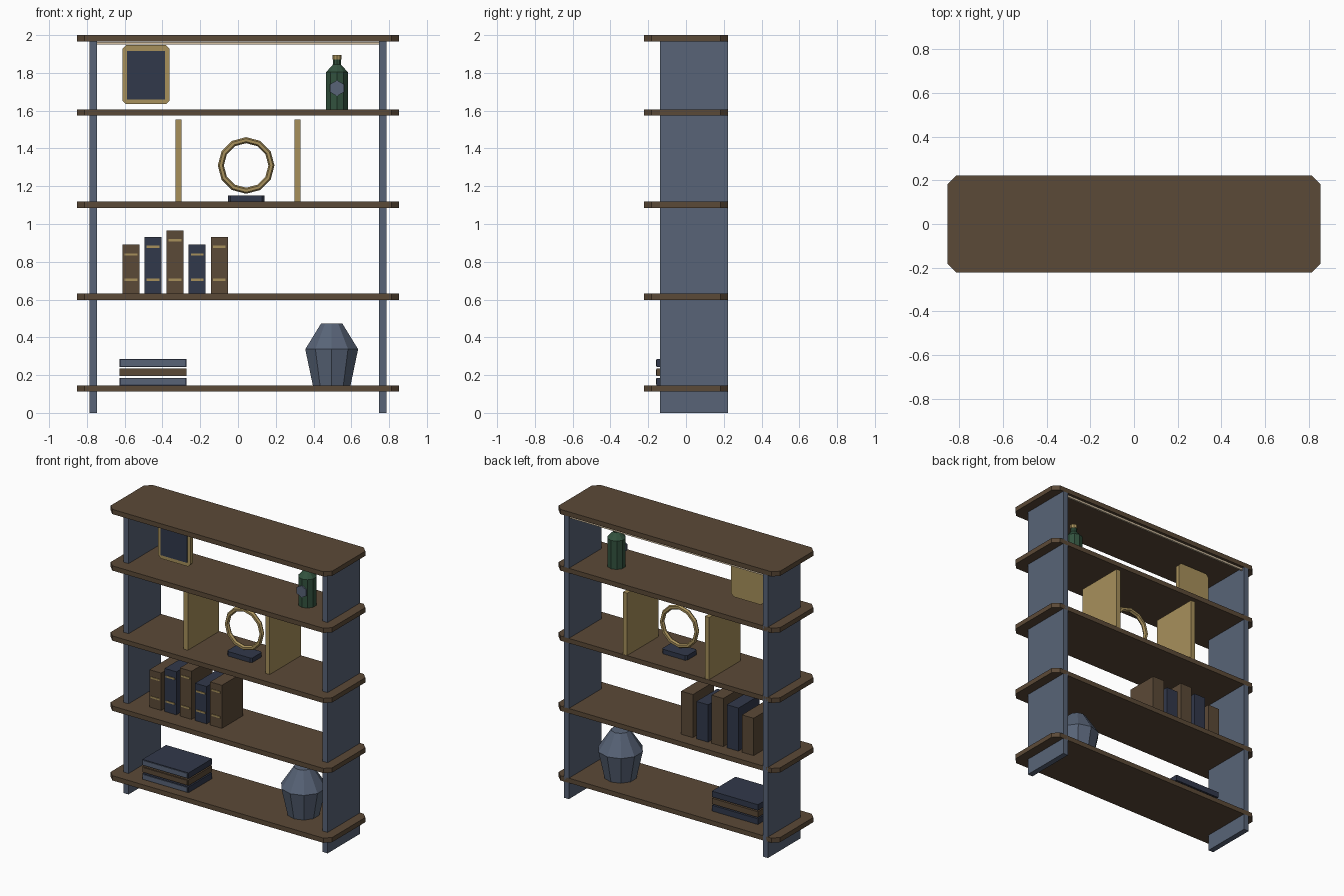
import bpy, bmesh, math
from mathutils import Matrix

cube = bpy.data.objects.get("Cube")
if cube:
    bpy.data.objects.remove(cube, do_unlink=True)


def material(name, rgb):
    m = bpy.data.materials.new(name)
    m.use_nodes = True
    m.diffuse_color = (*rgb, 1)
    m.node_tree.nodes["Principled BSDF"].inputs["Base Color"].default_value = (*rgb, 1)
    return m


BROWN = material("walnut brown", (0.105, 0.067, 0.038))
SLATE = material("slate blue", (0.098, 0.127, 0.185))
NAVY = material("dark navy", (0.031, 0.040, 0.070))
GOLD = material("brass gold", (0.39, 0.28, 0.105))
GREEN = material("bottle green", (0.032, 0.084, 0.048))
CREAM = material("warm cream", (0.68, 0.55, 0.38))


def finish(name, bm, mat):
    bmesh.ops.recalc_face_normals(bm, faces=bm.faces)
    mesh = bpy.data.meshes.new(name)
    bm.to_mesh(mesh)
    bm.free()
    mesh.materials.append(mat)
    ob = bpy.data.objects.new(name, mesh)
    bpy.context.collection.objects.link(ob)
    return ob


def box(name, x, y, z, mat, chamfer=0, axis=2):
    """Box from (min, max) ranges; edges along one axis may be chamfered."""
    bm = bmesh.new()
    bmesh.ops.create_cube(bm, size=1)
    for v in bm.verts:
        for i, (lo, hi) in enumerate((x, y, z)):
            v.co[i] = lo + (v.co[i] + 0.5) * (hi - lo)
    if chamfer:
        edges = [e for e in bm.edges
                 if abs((e.verts[0].co - e.verts[1].co).normalized()[axis]) > 0.9]
        bmesh.ops.bevel(bm, geom=edges, offset=chamfer, segments=1, affect='EDGES')
    return finish(name, bm, mat)


def lathe(name, profile, x, y, mat, sides=10):
    """Faceted solid of revolution from (radius, z) points."""
    bm = bmesh.new()
    rings = []
    for r, z in profile:
        angles = [2 * math.pi * i / sides - math.pi / 2 for i in range(sides)]
        rings.append([bm.verts.new((x + r * math.cos(a), y + r * math.sin(a), z))
                      for a in angles])
    for low, high in zip(rings, rings[1:]):
        for i in range(sides):
            j = (i + 1) % sides
            bm.faces.new((low[i], low[j], high[j], high[i]))
    bm.faces.new(rings[0])
    bm.faces.new(rings[-1])
    return finish(name, bm, mat)


# Shelves with clipped corners
SHELF = [0.146, 0.631, 1.119, 1.607, 2.0]
for i, top in enumerate(SHELF):
    box(f"shelf_{i + 1}", (-0.853, 0.853), (-0.222, 0.222), (top - 0.033, top), BROWN, 0.04)

# Side panels
for side, s in (("left", 1), ("right", -1)):
    box(f"{side}_side_panel", sorted((s * 0.747, s * 0.786)), (-0.137, 0.222),
        (0, 1.968), SLATE)

# Thin rail below the top shelf
box("back_rail", (-0.747, 0.747), (0.195, 0.208), (1.95, 1.963), CREAM)

# Dividers
for side, s in (("left", 1), ("right", -1)):
    box(f"{side}_divider", sorted((s * 0.299, s * 0.332)), (-0.125, 0.22),
        (SHELF[2], 1.552), GOLD)

# Picture frame
box("picture_frame", (-0.612, -0.362), (-0.005, 0.022), (1.634, 1.947), GOLD, 0.02, 1)
box("picture_panel", (-0.588, -0.387), (-0.01, -0.004), (1.66, 1.915), NAVY)

# Bottle with stopper and label
bx, by = 0.524, 0.015
lathe("bottle", [(0.06, SHELF[3]), (0.06, 1.804), (0.022, 1.845), (0.022, 1.872)],
      bx, by, GREEN)
lathe("bottle_stopper", [(0.026, 1.87), (0.026, 1.895)], bx, by, GOLD)
label = lathe("bottle_label", [(0.042, -0.004), (0.042, 0.004)], 0, 0, SLATE, 6)
label.data.transform(Matrix.Translation((bx, by - 0.062, 1.719)) @ Matrix.Rotation(math.pi / 2, 4, 'X'))

# Ring ornament on a plinth
box("ring_base", (-0.053, 0.14), (-0.05, 0.07), (SHELF[2], 1.151), NAVY, 0.012)
bm = bmesh.new()
SEG, TUBE = 12, 6
verts = []
for i in range(SEG):
    a = 2 * math.pi * i / SEG
    for j in range(TUBE):
        t = 2 * math.pi * j / TUBE
        r = 0.134 + 0.016 * math.cos(t)
        verts.append(bm.verts.new((0.043 + r * math.sin(a), 0.01 + 0.016 * math.sin(t),
                                   1.31 + r * math.cos(a))))
for i in range(SEG):
    k = (i + 1) % SEG
    for j in range(TUBE):
        n = (j + 1) % TUBE
        bm.faces.new([verts[p * TUBE + q] for p, q in ((i, j), (k, j), (k, n), (i, n))])
finish("ring_ornament", bm, GOLD)

# Upright books with gilt spine bands
for i, height in enumerate((0.26, 0.30, 0.335, 0.26, 0.30)):
    x0 = -0.612 + i * 0.117
    x1 = x0 + 0.09
    z = SHELF[1]
    box(f"upright_book_{i + 1}", (x0, x1), (-0.1, 0.13), (z, z + height),
        NAVY if i % 2 else BROWN)
    for part, mid in (("lower", z + 0.074), ("upper", z + height - 0.052)):
        box(f"{part}_band_{i + 1}", (x0 + 0.011, x1 - 0.011), (-0.104, -0.099),
            (mid - 0.006, mid + 0.006), GOLD)

# Lying books with spine plates
for i in range(3):
    z = SHELF[0] + i * 0.049
    cover, spine = (BROWN, BROWN) if i == 1 else (NAVY, SLATE)
    box(f"lying_book_{i + 1}", (-0.627, -0.272), (-0.156, 0.105), (z, z + 0.04), cover)
    box(f"lying_book_spine_{i + 1}", (-0.619, -0.28), (-0.16, -0.155),
        (z + 0.004, z + 0.036), spine)

# Faceted vase
lathe("vase", [(0.105, SHELF[0]), (0.147, 0.337), (0.06, 0.472)], 0.496, 0.012, SLATE)
